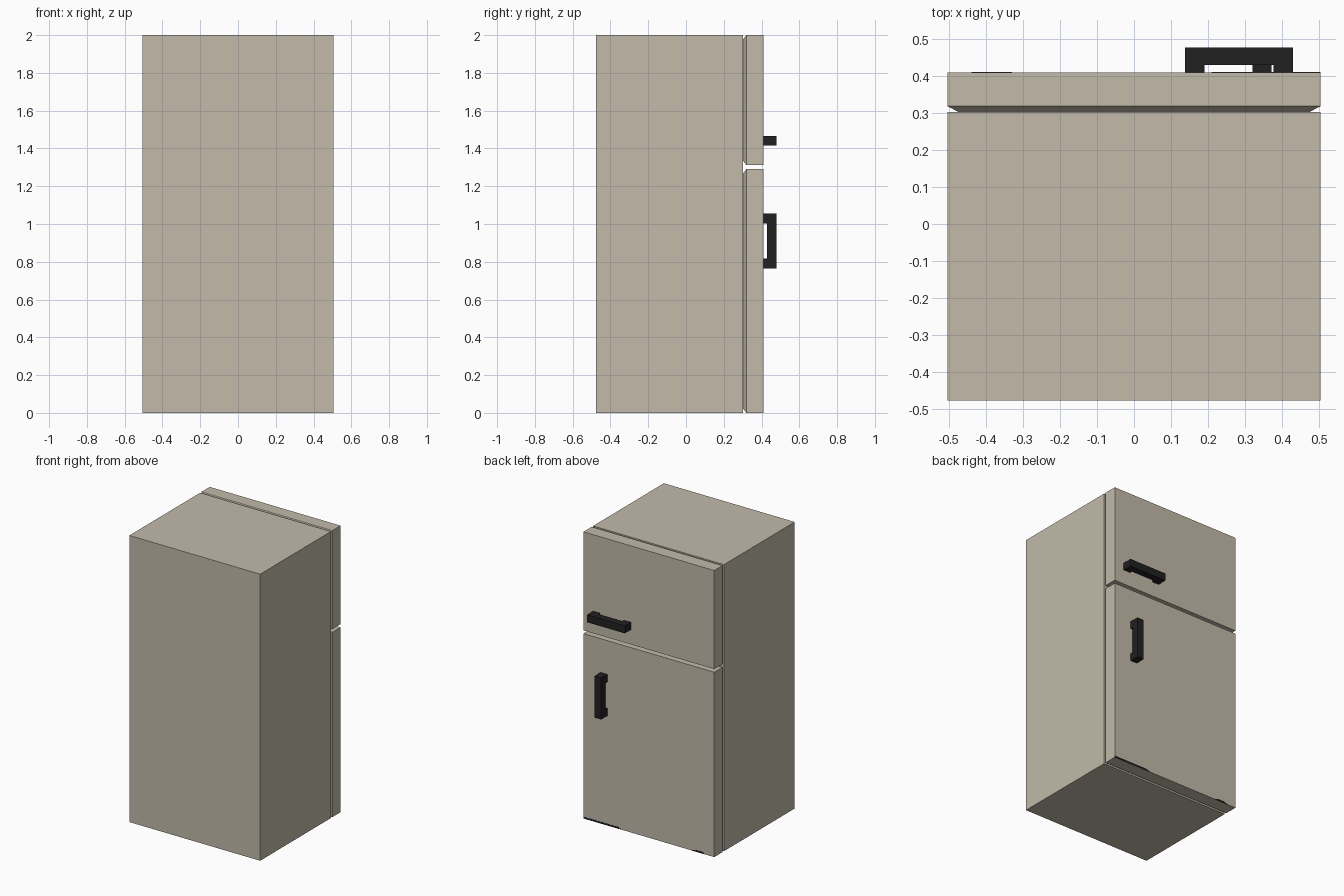
import bpy, bmesh

if "Cube" in bpy.data.objects:
    bpy.data.objects.remove(bpy.data.objects["Cube"])


def material(name, col):
    m = bpy.data.materials.new(name)
    m.diffuse_color = (*col, 1)
    m.use_nodes = True
    m.node_tree.nodes["Principled BSDF"].inputs["Base Color"].default_value = m.diffuse_color
    return m


BEIGE = material("beige enamel", (0.54, 0.49, 0.40))
BLACK = material("black plastic", (0.015, 0.015, 0.015))


def finish(name, bm, mat):
    bmesh.ops.recalc_face_normals(bm, faces=bm.faces)
    me = bpy.data.meshes.new(name)
    bm.to_mesh(me)
    bm.free()
    me.materials.append(mat)
    ob = bpy.data.objects.new(name, me)
    bpy.context.collection.objects.link(ob)
    return ob


def add_box(bm, lo, hi):
    for v in bmesh.ops.create_cube(bm, size=1)["verts"]:
        v.co = [lo[i] if v.co[i] < 0 else hi[i] for i in range(3)]


def extruded(name, pts, direction, mat):
    """Extrude a flat outline along a direction."""
    bm = bmesh.new()
    f = bm.faces.new([bm.verts.new(p) for p in pts])
    r = bmesh.ops.extrude_face_region(bm, geom=[f], use_keep_orig=True)
    verts = [e for e in r["geom"] if isinstance(e, bmesh.types.BMVert)]
    bmesh.ops.translate(bm, verts=verts, vec=direction)
    return finish(name, bm, mat)


# Cabinet
bm = bmesh.new()
add_box(bm, (-0.505, -0.477, 0), (0.505, 0.303, 2))
finish("cabinet", bm, BEIGE)


# Doors: slab whose back tapers inward to meet the cabinet
def door(name, z0, z1):
    bm = bmesh.new()
    loops = []
    for y, dx, dz in ((0.303, 0.03, 0.022), (0.319, 0, 0), (0.41, 0, 0)):
        x, a, b = 0.505 - dx, z0 + dz, z1 - dz
        loops.append([bm.verts.new(p) for p in
                      ((-x, y, a), (x, y, a), (x, y, b), (-x, y, b))])
    for p, q in zip(loops, loops[1:]):
        for i in range(4):
            j = (i + 1) % 4
            bm.faces.new((p[i], p[j], q[j], q[i]))
    bm.faces.new(loops[0])
    bm.faces.new(loops[-1])
    finish(name, bm, BEIGE)


door("lower_door", 0, 1.29)
door("upper_door", 1.312, 2)


# Bracket handles: profile is (position along the bar, y)
def bracket(a, b, leg=0.053):
    y0, y1, y2 = 0.409, 0.43, 0.478
    return [(a, y0), (a, y2), (b, y2), (b, y0),
            (b - leg, y0), (b - leg, y1), (a + leg, y1), (a + leg, y0)]


extruded("upper_handle", [(s, y, 1.415) for s, y in bracket(0.138, 0.43)],
         (0, 0, 0.052), BLACK)
extruded("lower_handle", [(0.32, y, s) for s, y in bracket(0.765, 1.055)],
         (0.052, 0, 0), BLACK)

# Thin dark slivers along the bottom front edge of the lower door
for name, x0, x1 in (("kick_trim_right", 0.21, 0.505), ("kick_trim_left", -0.44, -0.33)):
    d = 0.03
    pts = [(x0, 0.409, 0), (x1, 0.409, 0), (x1 - d * (x1 < 0), 0.409, 0.012), (x0 + d, 0.409, 0.012)]
    extruded(name, pts, (0, 0.002, 0), BLACK)
